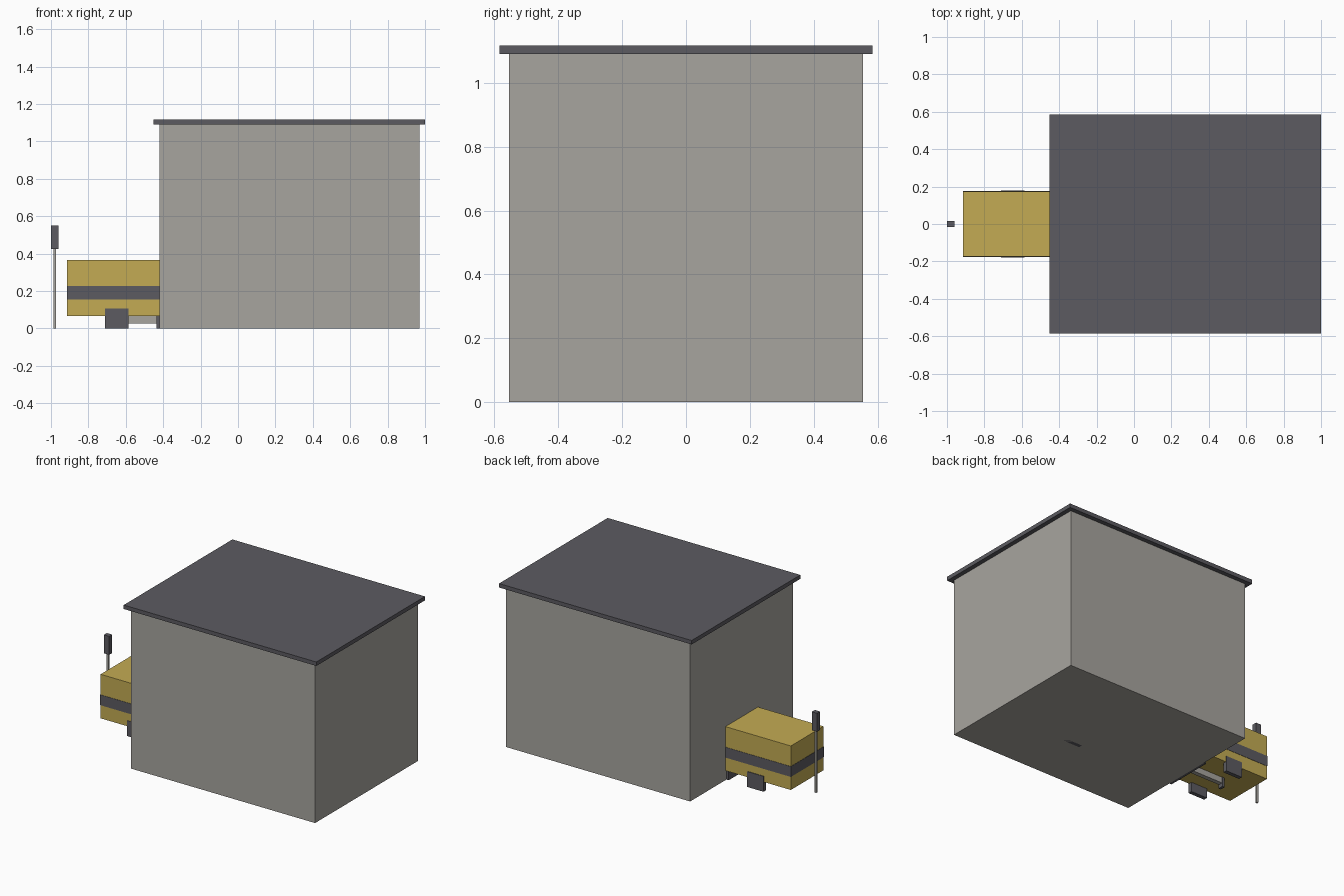
import bpy

if "Cube" in bpy.data.objects:
    bpy.data.objects.remove(bpy.data.objects["Cube"])


def material(name, rgb):
    m = bpy.data.materials.new(name)
    m.diffuse_color = (*rgb, 1)
    m.use_nodes = True
    m.node_tree.nodes["Principled BSDF"].inputs["Base Color"].default_value = m.diffuse_color
    return m


WALL = material("warm grey", (0.39, 0.375, 0.345))
DARK = material("dark slate", (0.107, 0.105, 0.12))
YELLOW = material("ochre yellow", (0.55, 0.41, 0.088))


def box(name, x, y, z, mat):
    """Box spanning the (min, max) pairs x, y and z."""
    bpy.ops.mesh.primitive_cube_add(size=1)
    o = bpy.context.object
    o.name = name
    spans = (x, y, z)
    for v in o.data.vertices:
        for i, (lo, hi) in enumerate(spans):
            v.co[i] = hi if v.co[i] > 0 else lo
    o.data.materials.append(mat)
    return o


# Building with overhanging flat roof
box("building", (-0.42, 0.97), (-0.555, 0.555), (0, 1.09), WALL)
box("roof", (-0.452, 1.0), (-0.585, 0.585), (1.09, 1.117), DARK)

# Dark doorway plate behind the vehicle
box("doorway", (-0.437, -0.42), (-0.165, 0.165), (0, 0.35), DARK)

# Vehicle half inside the building, with a stripe around it
box("vehicle_body", (-0.913, 0.61), (-0.175, 0.175), (0.065, 0.365), YELLOW)
box("vehicle_stripe", (-0.915, 0.612), (-0.177, 0.177), (0.155, 0.226), DARK)

# Square wheel blocks, two on each side
for end, x in (("front", -0.648), ("rear", 0.35)):
    for side, s in (("right", -1), ("left", 1)):
        y = sorted((s * 0.152, s * 0.179))
        box(f"{end}_{side}_wheel", (x - 0.062, x + 0.062), y, (0, 0.105), DARK)

# Low rail under the vehicle with a dark end stop
box("floor_rail", (-0.69, -0.42), (-0.015, 0.015), (0.025, 0.065), WALL)
box("rail_end_stop", (-0.708, -0.69), (-0.018, 0.018), (0.0, 0.065), DARK)

# Signal post in front of the vehicle
box("signal_post", (-0.987, -0.973), (-0.007, 0.007), (0, 0.425), WALL)
box("signal_head", (-1.0, -0.96), (-0.016, 0.016), (0.424, 0.55), DARK)
